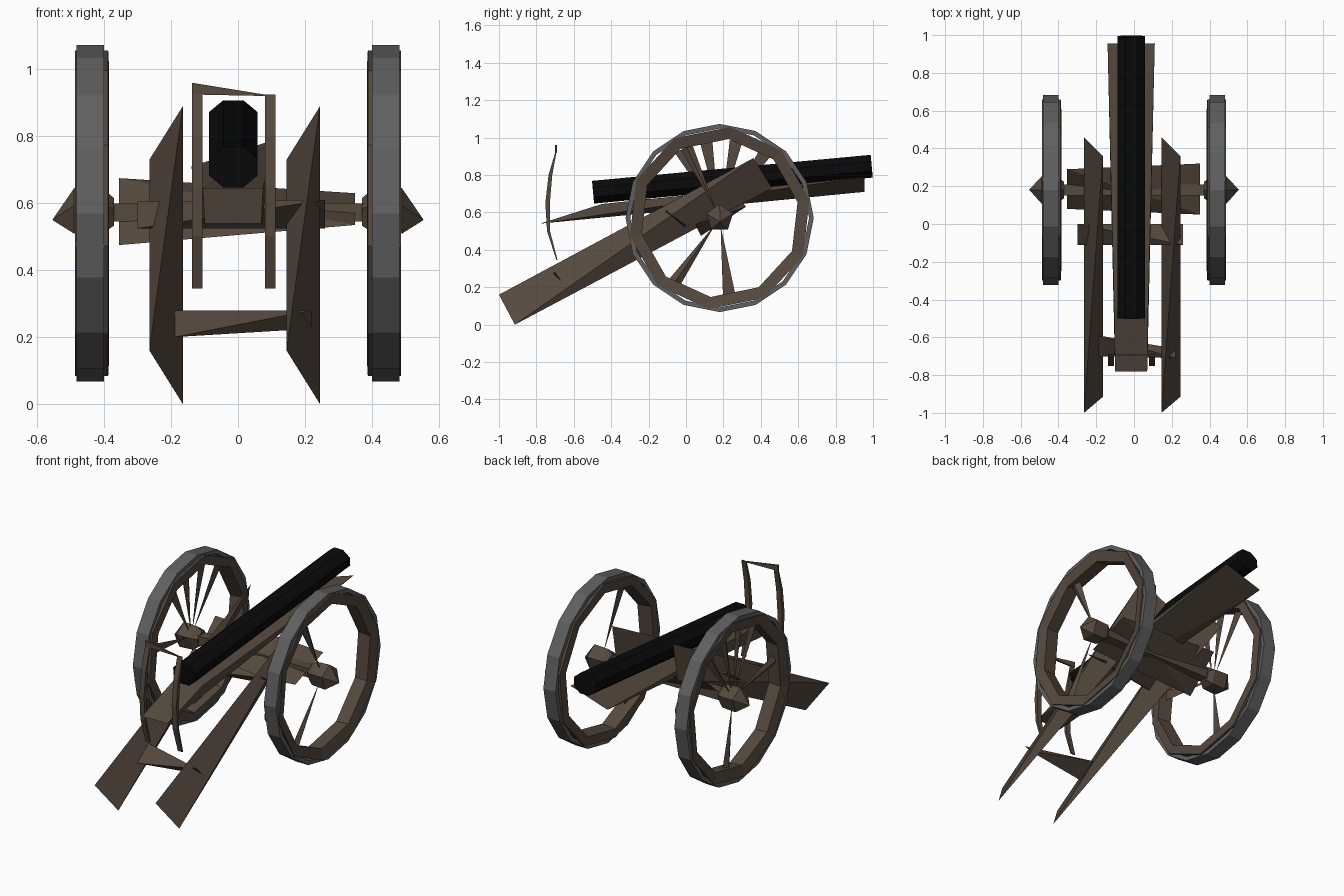
import bpy, bmesh, math
from mathutils import Vector

if "Cube" in bpy.data.objects:
    bpy.data.objects.remove(bpy.data.objects["Cube"], do_unlink=True)


def material(name, r, g, b):
    m = bpy.data.materials.new(name)
    m.use_nodes = True
    m.diffuse_color = (r, g, b, 1)
    bsdf = m.node_tree.nodes["Principled BSDF"]
    bsdf.inputs["Base Color"].default_value = (r, g, b, 1)
    bsdf.inputs["Roughness"].default_value = 0.9
    return m


WOOD = material("weathered_brown", 0.09, 0.067, 0.048)
IRON = material("tyre_grey", 0.115, 0.115, 0.118)
BLACK = material("barrel_black", 0.003, 0.003, 0.003)


def finish(name, bm, mat):
    bmesh.ops.recalc_face_normals(bm, faces=bm.faces)
    mesh = bpy.data.meshes.new(name)
    bm.to_mesh(mesh)
    bm.free()
    mesh.materials.append(mat)
    ob = bpy.data.objects.new(name, mesh)
    bpy.context.collection.objects.link(ob)
    return ob


def hull(name, points, mat=WOOD):
    """Convex solid around a few corner points."""
    bm = bmesh.new()
    for p in points:
        bm.verts.new(p)
    res = bmesh.ops.convex_hull(bm, input=bm.verts)
    junk = [v for v in res["geom_interior"] if isinstance(v, bmesh.types.BMVert)]
    bmesh.ops.delete(bm, geom=junk, context="VERTS")
    return finish(name, bm, mat)


HUB_Y, HUB_Z = 0.18, 0.57


def on_wheel(x, radius, angle):
    return (x, HUB_Y + radius * math.cos(angle), HUB_Z + radius * math.sin(angle))


def ring(name, profile, sides, mat, turn=0.0):
    """Closed (x, radius) profile turned around the axle."""
    bm = bmesh.new()
    loops = [[bm.verts.new(on_wheel(x, r, turn + math.tau * i / sides)) for x, r in profile]
             for i in range(sides)]
    n = len(profile)
    for i in range(sides):
        a, b = loops[i], loops[(i + 1) % sides]
        for j in range(n):
            k = (j + 1) % n
            bm.faces.new((a[j], a[k], b[k], b[j]))
    return finish(name, bm, mat)


# Wheels: grey tyre, coarser brown rim, pointed hub and blade spokes
SPOKES = {"left": (115, 235), "right": (55, 78, 100, 120, 170, 277)}
for side, s in (("left", 1), ("right", -1)):
    ring(side + "_tyre", [(s * 0.4, 0.478), (s * 0.482, 0.478),
                          (s * 0.482, 0.503), (s * 0.4, 0.503)], 16, IRON)
    ring(side + "_rim", [(s * 0.385, 0.435), (s * 0.472, 0.425),
                         (s * 0.487, 0.49), (s * 0.388, 0.49)], 10, WOOD, 0.2)
    hub = [on_wheel(s * x, r, math.tau * i / 5 + math.pi / 2)
           for x, r in ((0.37, 0.045), (0.40, 0.07), (0.49, 0.075)) for i in range(5)]
    hull(side + "_hub", hub + [on_wheel(s * 0.555, 0.02, -1.5)])
    for i, deg in enumerate(SPOKES[side]):
        a = math.radians(deg)
        hull(f"{side}_spoke_{i + 1}", [
            on_wheel(s * 0.44, 0.04, a),
            on_wheel(s * 0.43, 0.42, a - 0.08), on_wheel(s * 0.43, 0.42, a + 0.08),
            on_wheel(s * 0.45, 0.42, a)])

# Axle and the twisted planks resting on it
hull("axle", [(x, y, z) for x in (-0.4, 0.4) for y in (0.15, 0.21) for z in (0.545, 0.6)])
hull("axle_bed", [(-0.355, 0.08, 0.475), (-0.355, 0.29, 0.675),
                  (0.35, 0.05, 0.535), (0.35, 0.32, 0.63)])
hull("cross_bed", [(-0.3, -0.11, 0.525), (-0.3, 0, 0.605),
                   (0.26, -0.11, 0.61), (0.26, 0, 0.525)])

# Twisted trail beams
for side, x in (("right", -0.265), ("left", 0.145)):
    hull(side + "_trail", [(x, -1, 0.16), (x + 0.1, -0.915, 0),
                           (x + 0.1, 0.36, 0.89), (x, 0.46, 0.73)])

# Tapering brace between the trails
hull("trail_brace", [(-0.19, -0.7, 0.2), (-0.19, -0.59, 0.28),
                     (0.22, -0.71, 0.28), (0.22, -0.66, 0.225)])

# Cradle under the barrel, twisting to a slanted edge at the muzzle end
hull("cradle", [(-0.1, -0.78, 0.54), (0.07, -0.78, 0.54),
                (-0.105, -0.45, 0.645), (0.075, -0.45, 0.645),
                (-0.14, 0.955, 0.71), (0.11, 0.955, 0.79)])

# Eight-sided barrel
start, end = Vector((-0.014, -0.497, 0.708)), Vector((-0.014, 0.993, 0.847))
axis = (end - start).normalized()
side_dir = Vector((1, 0, 0))
up = side_dir.cross(axis)
barrel = []
for centre, wide in ((start, 0.079), (end, 0.079)):
    for i in range(8):
        a = math.tau * (i + 0.5) / 8
        barrel.append(centre + side_dir * wide * math.cos(a) + up * 0.066 * math.sin(a))
hull("barrel", barrel, BLACK)

# Bowed guard posts joined by a thin top strip
BOW = [(-0.69, 0.345, 0.003), (-0.735, 0.5, 0.008), (-0.74, 0.65, 0.012),
       (-0.725, 0.8, 0.01), (-0.695, 0.925, 0.003)]
for side, x0, x1 in (("right", -0.137, -0.106), ("left", 0.08, 0.112)):
    bm = bmesh.new()
    rows = [[bm.verts.new(p) for p in ((x0, y - t, z), (x1, y - t, z),
                                       (x1, y + t, z), (x0, y + t, z))] for y, z, t in BOW]
    for a, b in zip(rows, rows[1:]):
        for j in range(4):
            k = (j + 1) % 4
            bm.faces.new((a[j], a[k], b[k], b[j]))
    bm.faces.new(rows[0])
    bm.faces.new(rows[-1])
    finish(side + "_guard_post", bm, WOOD)
hull("guard_top", [(x, y, z) for y in (-0.7, -0.69)
                   for x, z in ((-0.137, 0.925), (-0.137, 0.96), (0.11, 0.92))])
